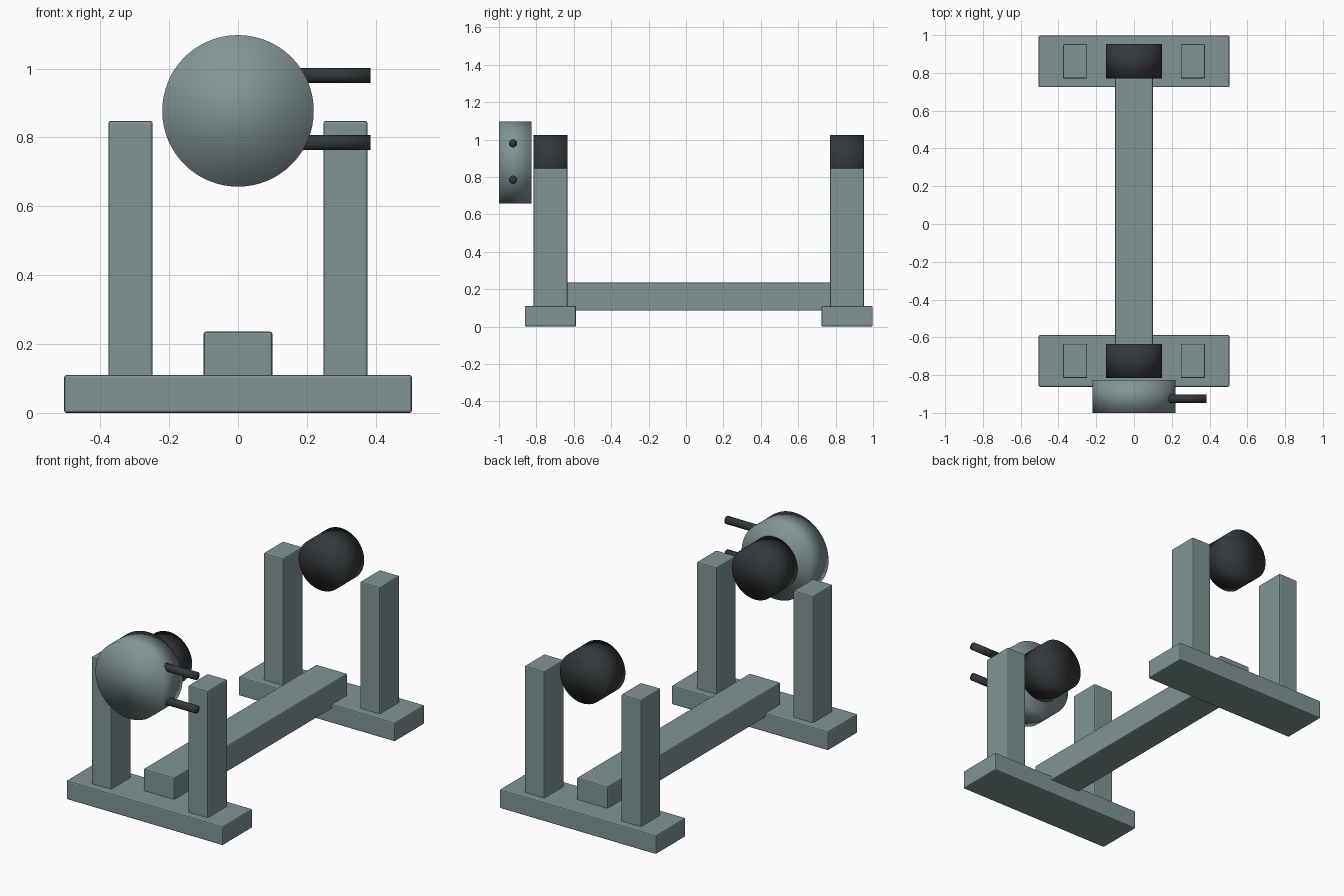
import bpy
from math import pi

if "Cube" in bpy.data.objects:
    bpy.data.objects.remove(bpy.data.objects["Cube"])


def material(name, rgb):
    m = bpy.data.materials.new(name)
    m.diffuse_color = (*rgb, 1)
    m.use_nodes = True
    m.node_tree.nodes["Principled BSDF"].inputs["Base Color"].default_value = m.diffuse_color
    return m


FRAME = material("frame_paint", (0.22, 0.30, 0.30))
DARK = material("dark_rubber", (0.035, 0.04, 0.043))


def box(name, lo, hi):
    """Softly bevelled box between two corners."""
    bpy.ops.mesh.primitive_cube_add(size=1, location=[(a + b) / 2 for a, b in zip(lo, hi)])
    o = bpy.context.object
    o.name = name
    o.scale = [b - a for a, b in zip(lo, hi)]
    bpy.ops.object.transform_apply(location=False, rotation=False, scale=True)
    bevel = o.modifiers.new("bevel", 'BEVEL')
    bevel.width = 0.007
    bevel.segments = 2
    o.data.materials.append(FRAME)


def cylinder(name, loc, radius, length, rot, mat, sides=64):
    """Smooth cylinder whose shading rolls over the end caps."""
    bpy.ops.mesh.primitive_cylinder_add(vertices=sides, radius=radius, depth=length,
                                        location=loc, rotation=rot)
    o = bpy.context.object
    o.name = name
    o.data.materials.append(mat)
    bpy.ops.object.shade_smooth()


ALONG_Y = (pi / 2, 0, 0)
ALONG_X = (0, pi / 2, 0)
ENDS = {"front": -0.725, "back": 0.861}
AXLE_Z = 0.877

# Two end stands: foot, pair of posts and a roller between them
for end, y in ENDS.items():
    box(end + "_foot", (-0.505, y - 0.137, 0), (0.505, y + 0.137, 0.11))
    for side, s in (("left", -1), ("right", 1)):
        xs = sorted((s * 0.248, s * 0.376))
        box(f"{end}_{side}_post", (xs[0], y - 0.091, 0.09), (xs[1], y + 0.091, 0.848))
    cylinder(end + "_roller", (0, y, AXLE_Z), 0.148, 0.182, ALONG_Y, DARK)

# Long beam joining the feet
box("beam", (-0.1, ENDS["front"] - 0.005, 0.085), (0.1, ENDS["back"] + 0.005, 0.236))

# Round drive housing with two side rods
cylinder("drive_housing", (0, -0.913, AXLE_Z), 0.22, 0.174, ALONG_Y, FRAME)
for name, dz in (("upper_rod", 0.103), ("lower_rod", -0.092)):
    cylinder(name, (0.275, -0.925, AXLE_Z + dz), 0.022, 0.22, ALONG_X, DARK, 24)
